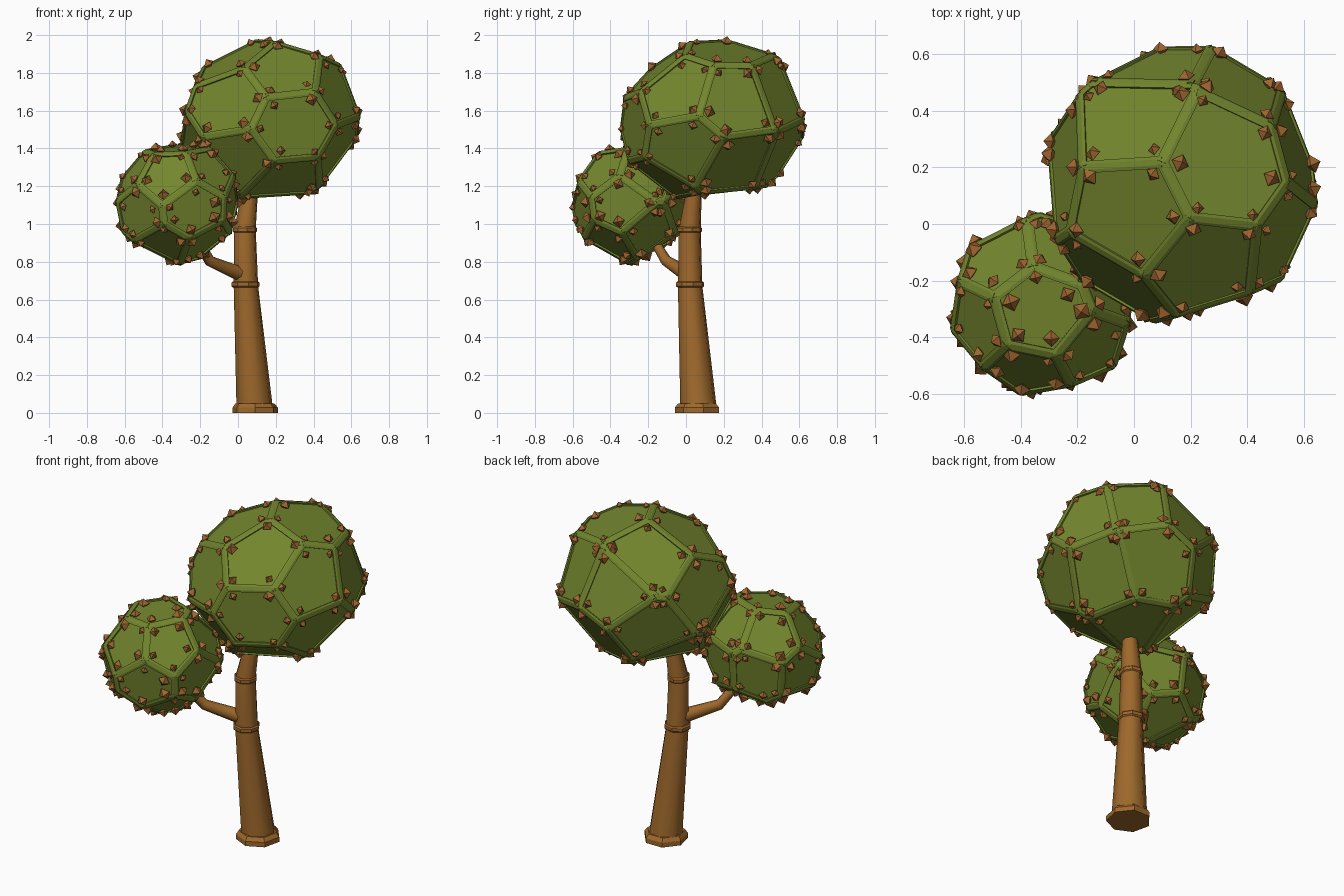
import bpy, bmesh, math, random
from mathutils import Vector, Matrix, Euler

if "Cube" in bpy.data.objects:
    bpy.data.objects.remove(bpy.data.objects["Cube"])

random.seed(4)

def material(name, rgb):
    m = bpy.data.materials.new(name)
    m.diffuse_color = (*rgb, 1)
    m.use_nodes = True
    m.node_tree.nodes["Principled BSDF"].inputs["Base Color"].default_value = m.diffuse_color
    return m

GREEN = material("leaf green", (0.172, 0.238, 0.027))
BARK = material("bark brown", (0.345, 0.14, 0.025))
BUD = material("bud brown", (0.345, 0.135, 0.03))

def make(name, bm, mat, smooth=None):
    bmesh.ops.recalc_face_normals(bm, faces=bm.faces)
    me = bpy.data.meshes.new(name)
    bm.to_mesh(me)
    bm.free()
    ob = bpy.data.objects.new(name, me)
    bpy.context.collection.objects.link(ob)
    me.materials.append(mat)
    if smooth:
        bpy.context.view_layer.objects.active = ob
        ob.select_set(True)
        bpy.ops.object.shade_smooth_by_angle(angle=math.radians(smooth))
        ob.select_set(False)
    return ob

def tube(name, rows, sides, mat, follow=False, smooth=55):
    """Loft of rings; rows are (x, y, z, radius)."""
    bm = bmesh.new()
    pts = [Vector(r[:3]) for r in rows]
    rings = []
    for i, r in enumerate(rows):
        q = Matrix.Identity(3)
        if follow:
            d = pts[min(i + 1, len(pts) - 1)] - pts[max(i - 1, 0)]
            q = d.to_track_quat('Z', 'Y').to_matrix()
        ring = []
        for k in range(sides):
            a = 2 * math.pi * (k + 0.25) / sides
            ring.append(bm.verts.new(pts[i] + q @ Vector((math.cos(a), math.sin(a), 0)) * r[3]))
        rings.append(ring)
    for a, b in zip(rings, rings[1:]):
        for k in range(sides):
            j = (k + 1) % sides
            bm.faces.new((a[k], a[j], b[j], b[k]))
    bm.faces.new(rings[0][::-1])
    bm.faces.new(rings[-1])
    return make(name, bm, mat, smooth)

# Approximate facing directions of the crown panels
DIRS = [(.38, .15, .9), (-.42, .57, .7), (-.43, -.29, .85), (.26, -.71, .65),
        (-.52, -.8, .3), (.45, -.88, .0), (.27, -.6, -.75), (-.47, -.75, -.5),
        (.93, .25, .3), (.75, .2, -.6), (-.95, .1, .2), (.45, .8, .4),
        (.3, .8, -.5), (-.5, .85, -.1), (-.65, .25, -.7), (0, .1, -1)]
EXTRA = [(.85, -.5, .3), (-.85, -.3, -.4), (-.2, .95, .3), (.9, -.3, -.4)]

def crown(name, dirs, rot, tilt, lo, hi, spike):
    normals = [(rot @ Vector(d)).normalized() for d in dirs]
    # even the panels out
    for _ in range(14):
        push = [sum(((n - m) / (n - m).length ** 3 for m in normals if m is not n), Vector())
                for n in normals]
        normals = [(n + p * 0.012).normalized() for n, p in zip(normals, push)]
    # panels are the dual of the hull of their directions
    hull = bmesh.new()
    for n in normals:
        hull.verts.new(n)
    bmesh.ops.convex_hull(hull, input=hull.verts)
    hull.normal_update()
    hull.faces.index_update()
    axis = Vector(tilt).normalized()
    corner = []
    for f in hull.faces:
        c = f.normal / f.normal.dot(f.verts[0].co)
        c = c.lerp(c.normalized() * 1.2, 0.7)          # pull corners to a common radius
        corner.append(c - axis * c.dot(axis) * 0.15)   # flatten along a leaning axis
    mn = [min(c[i] for c in corner) for i in range(3)]
    mx = [max(c[i] for c in corner) for i in range(3)]
    corner = [Vector([lo[i] + (hi[i] - lo[i]) * (c[i] - mn[i]) / (mx[i] - mn[i])
                      for i in range(3)]) for c in corner]
    mid = (Vector(lo) + Vector(hi)) / 2
    body, bars, buds = bmesh.new(), bmesh.new(), bmesh.new()
    bv = [body.verts.new(c) for c in corner]
    info = {}
    for v in hull.verts:
        n = v.co
        u = n.orthogonal().normalized()
        w = n.cross(u)
        loop = sorted(v.link_faces,
                      key=lambda f: math.atan2(f.normal.dot(w), f.normal.dot(u)))
        face = body.faces.new([bv[f.index] for f in loop])
        face.normal_update()
        c = face.calc_center_median()
        nn = face.normal if face.normal.dot(c - mid) > 0 else -face.normal
        info[v] = (c.copy(), nn.copy())
        # one bud in every panel corner
        for f in loop:
            p = corner[f.index]
            d = (c - p).normalized()
            pos = p + d * random.uniform(.035, .065) + nn * .01
            s = spike * random.uniform(.65, 1.1)
            rm = nn.to_track_quat('Z', 'Y').to_matrix().to_4x4() @ Matrix.Rotation(random.random() * 3, 4, 'Z')
            m = Matrix.Translation(pos) @ rm
            top = buds.verts.new(m @ Vector((0, 0, s)))
            bot = buds.verts.new(m @ Vector((0, 0, -s * .7)))
            sq = [buds.verts.new(m @ Vector((s * x, s * y, s * .1)))
                  for x, y in ((1, 0), (0, 1), (-1, 0), (0, -1))]
            for k in range(4):
                buds.faces.new((sq[k], sq[(k + 1) % 4], top))
                buds.faces.new((sq[(k + 1) % 4], sq[k], bot))
    # raised seam along every panel edge
    for e in hull.edges:
        if len(e.link_faces) != 2:
            continue
        p, q = (corner[f.index] for f in e.link_faces)
        ax = (q - p).normalized()
        (c1, n1), (c2, n2) = info[e.verts[0]], info[e.verts[1]]
        t1, t2 = [(c - p - ax * (c - p).dot(ax)).normalized() for c in (c1, c2)]
        up = (n1 + n2).normalized()
        w, h = .02, .009
        offs = [t1 * w - n1 * .014, t1 * w + n1 * h, t1 * w * .4 + n1 * h,
                t2 * w * .4 + n2 * h, t2 * w + n2 * h, t2 * w - n2 * .014, -up * .03]
        a = [bars.verts.new(p + o) for o in offs]
        b = [bars.verts.new(q + o) for o in offs]
        k = len(offs)
        for i in range(k):
            j = (i + 1) % k
            bars.faces.new((a[i], a[j], b[j], b[i]))
        bars.faces.new(a[::-1])
        bars.faces.new(b)
    hull.free()
    make(name, body, GREEN)
    make(name + "_seams", bars, GREEN)
    make(name + "_buds", buds, BUD)

crown("large_crown", DIRS + EXTRA, Matrix.Identity(3), (-.22, -.2, 1),
      (-.3, -.345, 1.14), (.643, .623, 1.972), .032)
crown("small_crown", DIRS + EXTRA[:2], Euler((math.radians(12), math.radians(-28), math.radians(50))).to_matrix(),
      (-.1, -.1, 1), (-.642, -.6, .788), (-.003, .035, 1.412), .032)

# Trunk, root collar and rings
tube("trunk", [(.088, .066, .03, .098), (.042, .022, .67, .066), (.036, .02, .97, .059),
               (.068, .045, 1.2, .04), (.085, .06, 1.4, .03)], 8, BARK)
tube("root_collar", [(.091, .064, 0, .123), (.091, .064, .028, .123), (.089, .064, .05, .106)],
     7, BARK, smooth=20)
for i, (x, y, z, r) in enumerate([(.04, .022, .68, .076), (.036, .02, .97, .065)]):
    tube(f"trunk_ring_{i + 1}", [(x, y, z - .016, r * .9), (x, y, z - .009, r),
                                 (x, y, z + .009, r), (x, y, z + .016, r * .9)], 8, BARK, smooth=25)

# Side branch carrying the small crown
tube("branch", [(.03, .015, .735, .042), (-.01, -.012, .745, .04), (-.15, -.105, .805, .03),
                (-.195, -.15, .88, .027), (-.28, -.24, 1.02, .022)], 8, BARK, follow=True)
